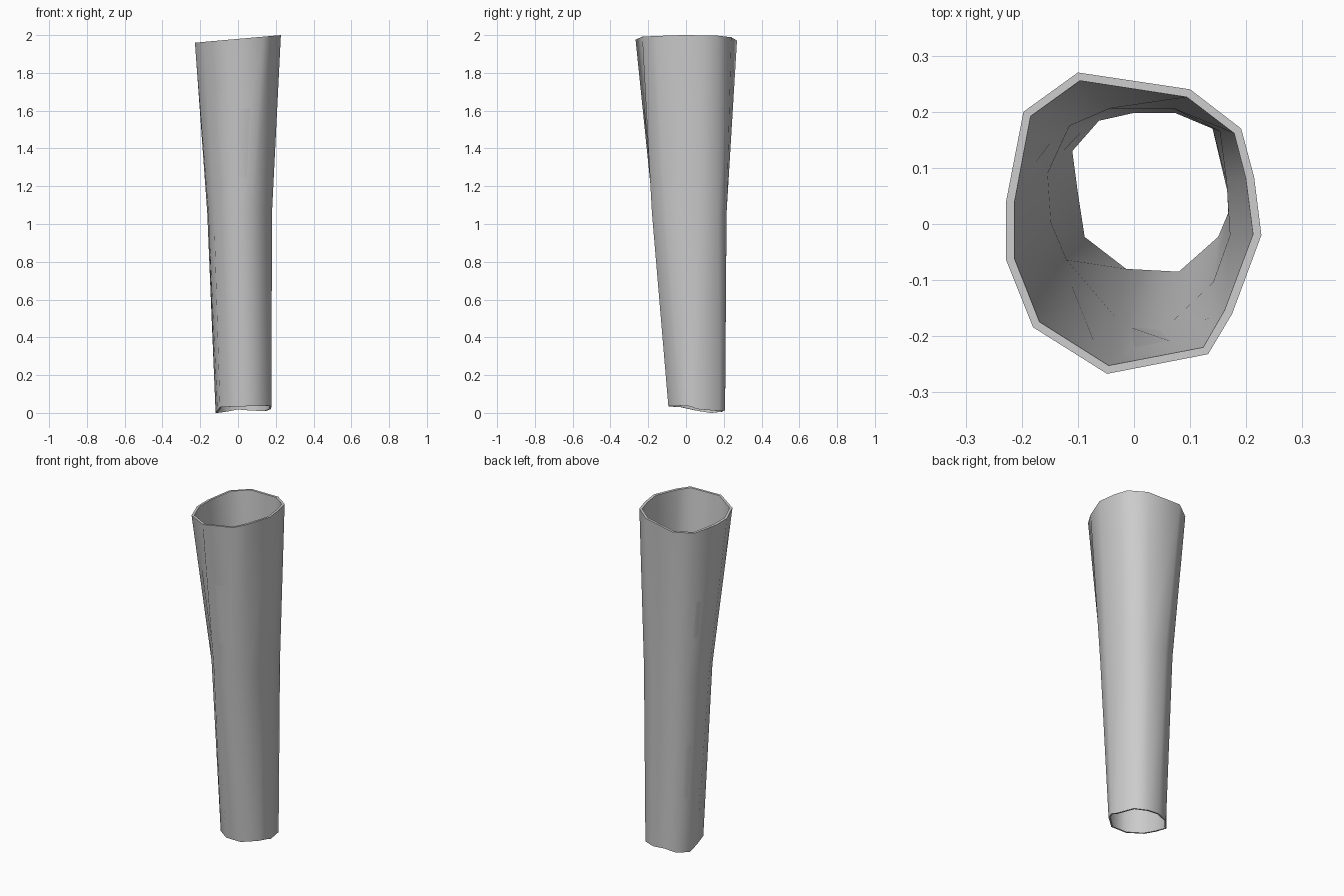
import bpy, bmesh
from mathutils import Vector

if "Cube" in bpy.data.objects:
    bpy.data.objects.remove(bpy.data.objects["Cube"])

# Cross-sections, clockwise from the back left: outer at the top, inner at the middle and bottom
TOP = [(-.10, .27), (.10, .24), (.191, .17), (.214, .084), (.227, -.02), (.175, -.16),
       (.132, -.232), (-.048, -.267), (-.18, -.184), (-.228, -.064), (-.228, .04), (-.197, .20)]
MID = [(-.043, .206), (.07, .206), (.153, .165), (.165, .075), (.171, -.02), (.141, -.104),
       (.07, -.172), (-.034, -.165), (-.12, -.064), (-.148, .003), (-.154, .09), (-.115, .175)]
LOW = [(0, .198), (.073, .198), (.14, .17), (.166, .06), (.168, .02), (.15, -.023),
       (.08, -.085), (-.014, -.08), (-.088, -.023), (-.1, .055), (-.11, .13), (-.0625, .184)]
LOW_Z = [.018, .012, .01, .02, .035, .038, .036, .034, .03, .012, 0, .006]


def offset(profile, d):
    """Move each corner outward by d along its averaged edge normal."""
    pts = [Vector(p) for p in profile]
    out = []
    for i, p in enumerate(pts):
        t = (pts[(i + 1) % len(pts)] - p).normalized() + (p - pts[i - 1]).normalized()
        out.append(p + Vector((-t.y, t.x)).normalized() * d)
    return out


def top_z(p):
    return 1.98 + .088 * p[0]


def section(top_d, mid_d, low_d):
    return [[(p.x, p.y, top_z(p)) for p in offset(TOP, top_d)],
            [(p.x, p.y, 1.06) for p in offset(MID, mid_d)],
            [(p.x, p.y, z) for p, z in zip(offset(LOW, low_d), LOW_Z)]]


# Hollow sleeve: outer wall, then inner wall, joined by rims
bm = bmesh.new()
outer = section(0, .009, .009)
inner = section(-.015, 0, 0)
loops = [[bm.verts.new(p) for p in ring] for ring in outer + inner[::-1]]
for k, a in enumerate(loops):
    b = loops[(k + 1) % len(loops)]
    for i in range(len(a)):
        j = (i + 1) % len(a)
        bm.faces.new((a[i], a[j], b[j], b[i]))
bmesh.ops.recalc_face_normals(bm, faces=bm.faces)
mesh = bpy.data.meshes.new("tapered_sleeve")
bm.to_mesh(mesh)
bm.free()
sleeve = bpy.data.objects.new("tapered_sleeve", mesh)
bpy.context.collection.objects.link(sleeve)

# Smooth walls with crisp rims
bpy.context.view_layer.objects.active = sleeve
sleeve.select_set(True)
bpy.ops.object.shade_smooth_by_angle(angle=1.2)
